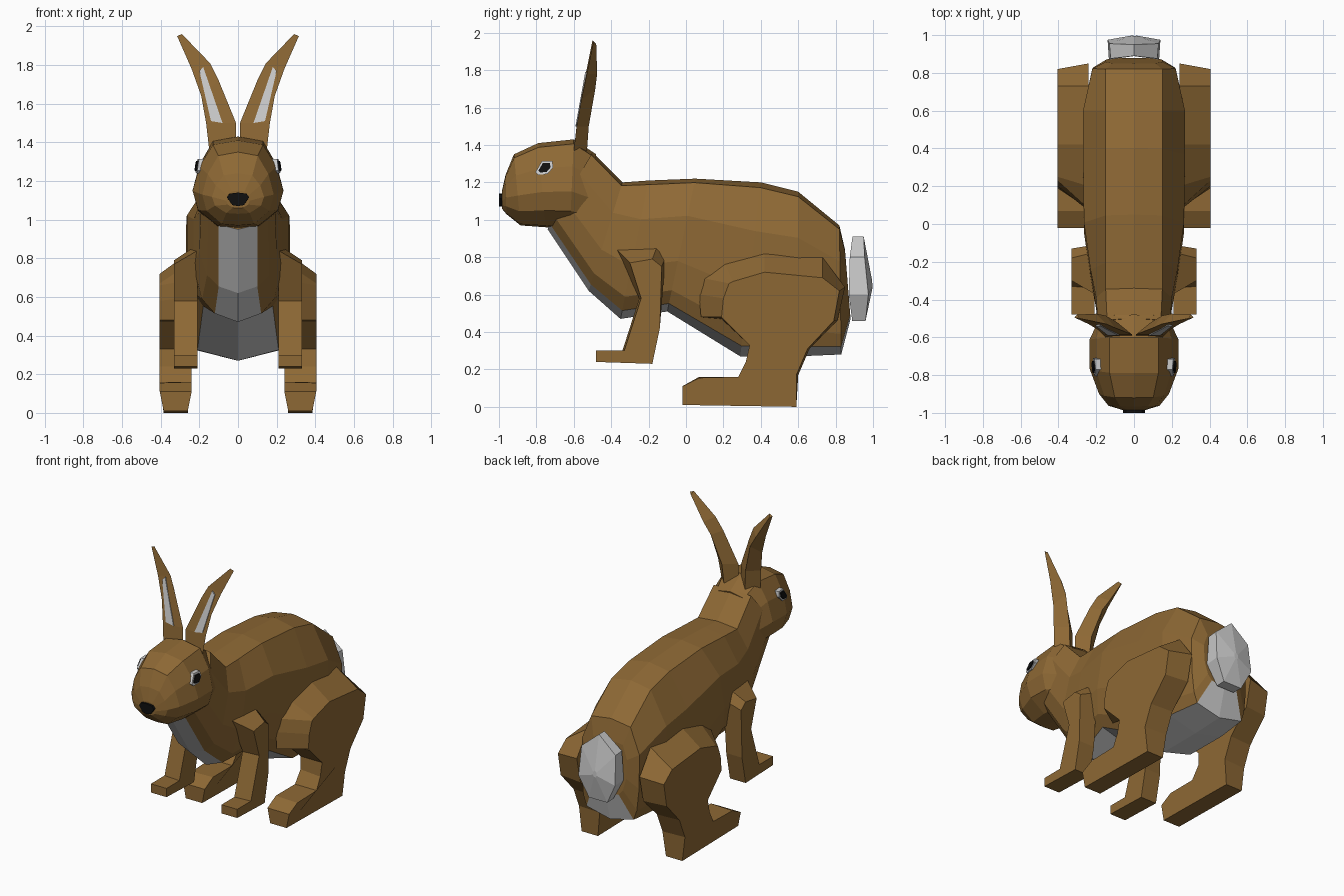
import bpy, bmesh
from mathutils import Vector

if "Cube" in bpy.data.objects:
    bpy.data.objects.remove(bpy.data.objects["Cube"])


def mat(name, col):
    m = bpy.data.materials.new(name)
    m.diffuse_color = (*col, 1)
    m.use_nodes = True
    m.node_tree.nodes["Principled BSDF"].inputs["Base Color"].default_value = m.diffuse_color
    return m


BROWN = mat("brown_fur", (0.27, 0.14, 0.035))
PALE = mat("pale_fur", (0.55, 0.55, 0.55))
BLACK = mat("black", (0.005, 0.005, 0.005))


def loft(name, rings, mats, pale=(), mirror=False):
    """Skin equal-length closed rings and cap both ends."""
    bm = bmesh.new()
    vs = [[bm.verts.new(p) for p in r] for r in rings]
    n = len(vs[0])
    for a, b in zip(vs, vs[1:]):
        for j in range(n):
            k = (j + 1) % n
            f = bm.faces.new((a[j], a[k], b[k], b[j]))
            f.material_index = 1 if j in pale else 0
    bm.faces.new(vs[0][::-1])
    bm.faces.new(vs[-1])
    bmesh.ops.recalc_face_normals(bm, faces=bm.faces)
    me = bpy.data.meshes.new(name)
    bm.to_mesh(me)
    bm.free()
    for m in mats:
        me.materials.append(m)
    ob = bpy.data.objects.new(name, me)
    bpy.context.collection.objects.link(ob)
    if mirror:
        ob.modifiers.new("mirror", 'MIRROR')
    return ob


def full(half):
    """Mirror a half ring that starts and ends on x = 0."""
    return half + [(-x, y, z) for x, y, z in half[-2:0:-1]]


def section(yt, zt, yb, zb, shape):
    """Ring spanning a top and a bottom point; shape = (fraction down, half width)."""
    return full([(x, yt + (yb - yt) * t, zt + (zb - zt) * t) for t, x in shape])


# Body from neck to rump, with pale underside
body = [(-.5, 1.36, -.74, .95, .19, .10), (-.34, 1.2, -.52, .62, .2, .10),
        (-.2, 1.21, -.35, .47, .23, .12), (.05, 1.22, -.1, .51, .265, .18),
        (.4, 1.2, .29, .27, .27, .21), (.6, 1.15, .6, .27, .27, .21),
        (.82, .97, .83, .28, .22, .18), (.85, .84, .88, .47, .15, .1)]
loft("body", [section(yt, zt, yb, zb, [(0, 0), (.03, min(.15, w * .75)), (.28, w), (.62, w),
                                       (.84, w * .6 + b * .4), (.94, b), (1, 0)])
              for yt, zt, yb, zb, w, b in body], [BROWN, PALE], (5, 6))

# Head
head = [(-.985, 1.15, -.985, 1.06, .06), (-.965, 1.24, -.96, 1.03, .135),
        (-.92, 1.35, -.885, .97, .185), (-.79, 1.41, -.75, .96, .235),
        (-.6, 1.43, -.62, .95, .235), (-.48, 1.35, -.54, .95, .19)]
loft("head", [section(yt, zt, yb, zb, [(0, 0), (.05, w * .55), (.3, w * .85), (.58, w),
                                       (.8, w * .88), (.98, w * .45), (1, 0)])
              for yt, zt, yb, zb, w in head], [BROWN])

# Nose
loft("nose", [full([(0, y, 1.14), (.045 * s, y, 1.135), (.06 * s, y, 1.115), (.03 * s, y, 1.075), (0, y, 1.07)])
              for y, s in ((-.95, 1), (-1.0, .95))], [BLACK])

# Eyes: pale hexagon with a black pupil, tilted to follow the head
HEX = [(-.05, -.025), (-.015, .035), (.04, .035), (.045, 0), (.015, -.035), (-.035, -.04)]
for name, s, out, m in (("eye_white", 1, .008, PALE), ("pupil", .68, .016, BLACK)):
    loft(name, [[(.203 + o - .2 * z * s + .12 * y * s, -.755 + y * s, 1.28 + z * s) for y, z in HEX]
                for o in (-.04, out)], [m], mirror=True)

# Ears: triangular sections of inner edge, outer edge, back ridge
loft("ear", [[(.01, -.59, 1.40), (.15, -.6, 1.37), (.08, -.53, 1.36)],
             [(.01, -.585, 1.5), (.165, -.585, 1.5), (.09, -.52, 1.5)],
             [(.1, -.55, 1.72), (.19, -.56, 1.64), (.15, -.485, 1.7)],
             [(.145, -.53, 1.81), (.24, -.53, 1.78), (.2, -.475, 1.78)],
             [(.29, -.5, 1.96), (.315, -.495, 1.95), (.3, -.48, 1.94)]], [BROWN], mirror=True)
STRIPE = [(.08, 1.5), (.14, 1.51), (.2, 1.77), (.18, 1.79)]
loft("inner_ear", [[(x, -.585 + .18 * (z - 1.5) + o, z) for x, z in STRIPE]
                   for o in (.02, -.006)], [PALE], mirror=True)


def limb(name, pts, xin, xout, sole):
    """Side profile lofted sideways; each point is (y, z) inside and (y, z) outside."""
    mid = lambda z: .02 if z < sole else 0
    inner = [(xin + mid(b), a, b) for a, b, c, d in pts]
    outer = [(xout - mid(d), c, d) for a, b, c, d in pts]
    loft(name, [inner, outer], [BROWN], mirror=True)


# Hind legs: thigh, shank and long foot in one profile
limb("hind_leg", [(.08, .69, .23, .66), (.2, .78, .25, .67), (.42, .84, .42, .72), (.73, .8, .73, .69),
                  (.85, .64, .82, .62), (.81, .46, .79, .46), (.66, .31, .65, .31), (.6, .17, .59, .17),
                  (.59, 0, .59, 0), (-.02, .01, -.02, .01), (-.02, .11, -.02, .11), (.07, .16, .07, .155),
                  (.28, .16, .28, .16), (.34, .24, .32, .24), (.34, .33, .34, .33), (.19, .47, .2, .47),
                  (.08, .48, .19, .48), (.07, .6, .2, .58)], .24, .405, .05)

# Front legs
limb("front_leg", [(-.37, .84, -.3, .77), (-.15, .87, -.18, .79), (-.11, .8, -.13, .75),
                   (-.14, .42, -.14, .42), (-.18, .23, -.18, .23), (-.48, .24, -.48, .24),
                   (-.48, .3, -.48, .3), (-.34, .3, -.33, .3), (-.25, .58, -.24, .58)], .21, .33, .2)

# Tail: faceted pale tuft
rim = full([(0, .95, .91), (.13, .955, .8), (.14, .975, .6), (.07, .96, .46), (0, .96, .46)])
apex = Vector((0, 1.0, .65))
loft("tail", [[(x * .95, .86 + .03 * abs(z - .68) / .23, z) for x, y, z in rim], rim,
              [Vector(p).lerp(apex, .9) for p in rim]], [PALE])
